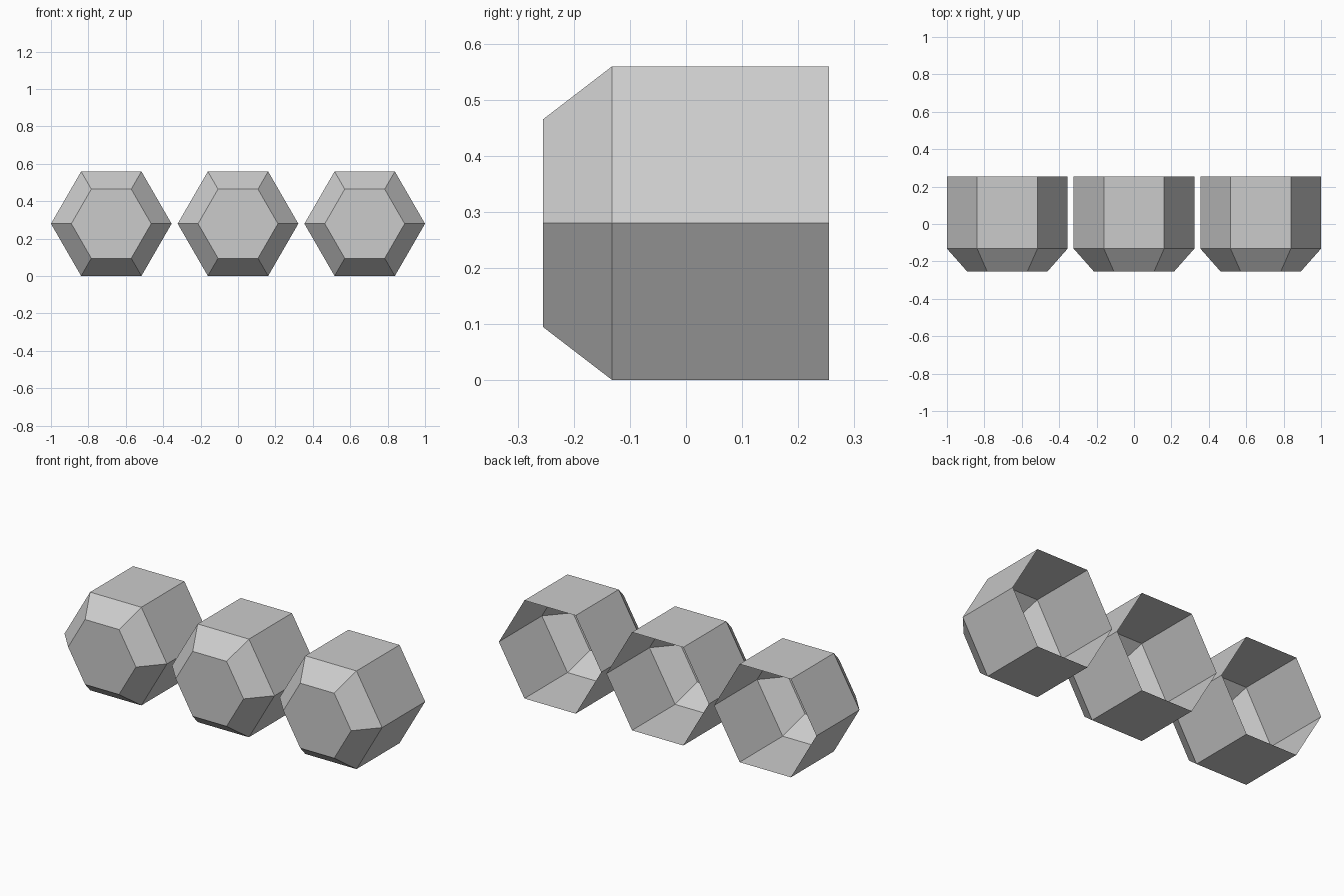
import bpy, bmesh
from math import cos, sin, pi

if "Cube" in bpy.data.objects:
    bpy.data.objects.remove(bpy.data.objects["Cube"])

RADIUS, HEIGHT = 0.3225, 0.28
# (radius, y) rings from the open back to the closed front
PROFILE = [(RADIUS, 0.255), (RADIUS, -0.132), (0.2135, -0.255)]


def hex_cup(name, x):
    bm = bmesh.new()
    rings = [[bm.verts.new((r * cos(i * pi / 3), y, r * sin(i * pi / 3)))
              for i in range(6)] for r, y in PROFILE]
    # side walls and chamfer
    for a, b in zip(rings, rings[1:]):
        for i in range(6):
            j = (i + 1) % 6
            bm.faces.new((a[i], a[j], b[j], b[i]))
    # front cap; the back stays open
    bm.faces.new(rings[-1])
    bmesh.ops.recalc_face_normals(bm, faces=bm.faces)
    # an open shell needs an explicit outward check: the cap faces -y
    bm.normal_update()
    cap = max(bm.faces, key=lambda f: len(f.verts))
    if cap.normal.y > 0:
        bmesh.ops.reverse_faces(bm, faces=bm.faces)
    mesh = bpy.data.meshes.new(name)
    bm.to_mesh(mesh)
    bm.free()
    obj = bpy.data.objects.new(name, mesh)
    obj.location = (x, 0, HEIGHT)
    bpy.context.collection.objects.link(obj)


# row of three hexagonal cups
for name, x in (("left", -0.6775), ("middle", 0), ("right", 0.6775)):
    hex_cup(name + "_hex_cup", x)
